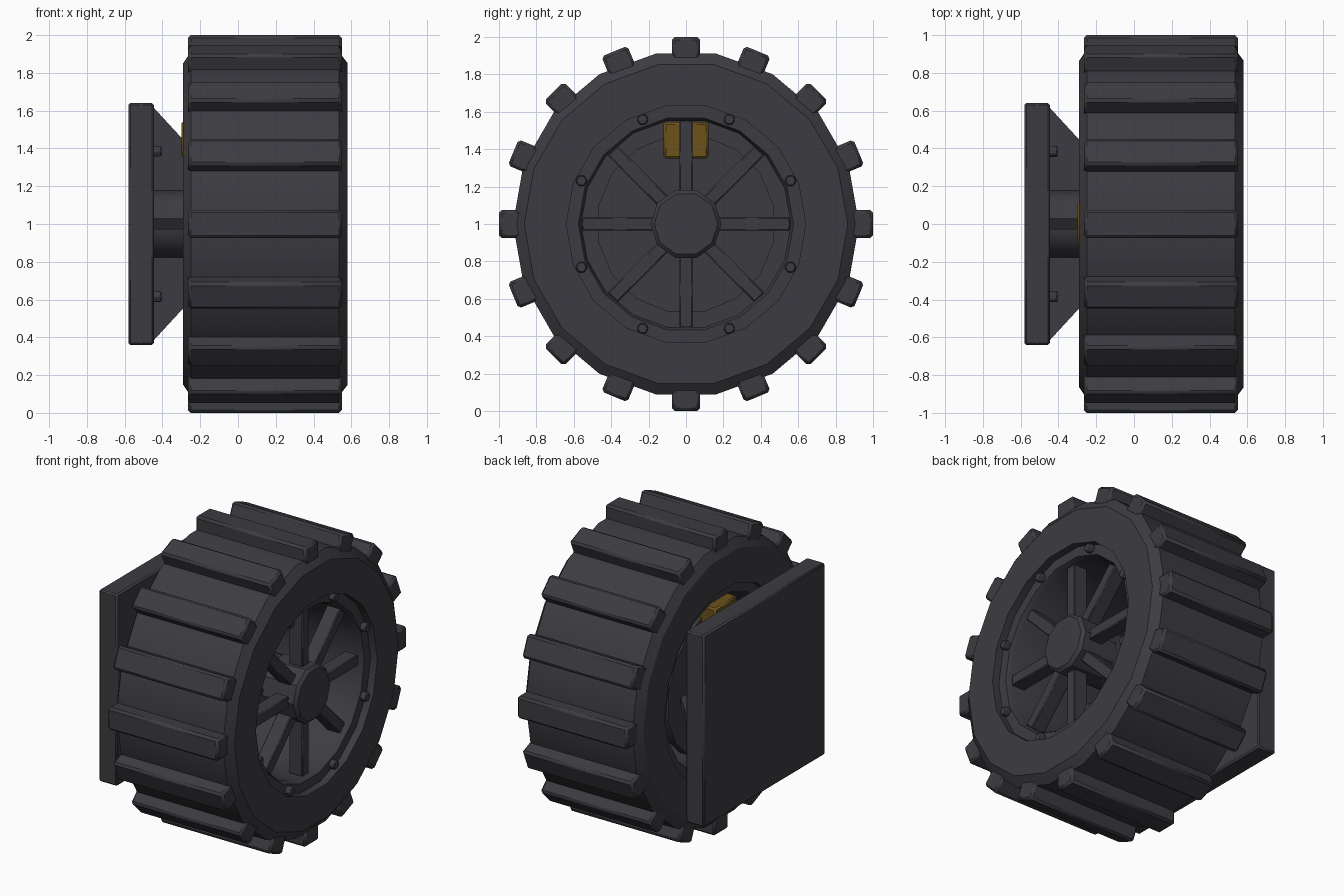
import bpy, bmesh, math
from mathutils import Matrix, Vector

if "Cube" in bpy.data.objects:
    bpy.data.objects.remove(bpy.data.objects["Cube"])


def material(name, rgb):
    m = bpy.data.materials.new(name)
    m.diffuse_color = (*rgb, 1)
    m.use_nodes = True
    m.node_tree.nodes["Principled BSDF"].inputs["Base Color"].default_value = m.diffuse_color
    return m


DARK = material("charcoal", (0.045, 0.044, 0.053))
GOLD = material("dark gold", (0.15, 0.085, 0.012))
CENTRE = Matrix.Translation((0, 0, 1))   # wheel axis runs along x at z = 1


def finish(name, bm, mat=DARK, bevel=0.0, matrix=CENTRE):
    bmesh.ops.recalc_face_normals(bm, faces=bm.faces)
    bm.transform(matrix)
    me = bpy.data.meshes.new(name)
    bm.to_mesh(me)
    bm.free()
    me.materials.append(mat)
    ob = bpy.data.objects.new(name, me)
    bpy.context.collection.objects.link(ob)
    if bevel:
        mod = ob.modifiers.new("edge", 'BEVEL')
        mod.width, mod.segments, mod.limit_method = bevel, 1, 'ANGLE'
    bpy.ops.object.select_all(action='DESELECT')
    ob.select_set(True)
    bpy.context.view_layer.objects.active = ob
    bpy.ops.object.shade_smooth_by_angle(angle=math.radians(30))
    return ob


def lathe(name, profile, sides, closed=True, mat=DARK):
    """Revolve (x, radius) points about the x axis, with a flat on top."""
    bm = bmesh.new()
    rings = []
    for i in range(sides):
        a = math.tau * (i + 0.5) / sides
        rings.append([bm.verts.new((x, r * math.sin(a), r * math.cos(a))) for x, r in profile])
    n = len(profile)
    for i in range(sides):
        p, q = rings[i], rings[(i + 1) % sides]
        for j in range(n if closed else n - 1):
            k = (j + 1) % n
            bm.faces.new((p[j], p[k], q[k], q[j]))
    if not closed:
        bm.faces.new([r[0] for r in rings])
        bm.faces.new([r[-1] for r in rings])
    return finish(name, bm, mat)


def add_box(bm, lo, hi, turn=0.0):
    lo, hi = Vector(lo), Vector(hi)
    m = (Matrix.Rotation(turn, 4, 'X') @ Matrix.Translation((lo + hi) / 2)
         @ Matrix.Diagonal((*(hi - lo), 1)))
    bmesh.ops.create_cube(bm, size=1, matrix=m)


def add_bolt(bm, x, y, z, r, depth):
    m = Matrix.Translation((x, y, z)) @ Matrix.Rotation(math.pi / 2, 4, 'Y')
    bmesh.ops.create_cone(bm, cap_ends=True, segments=6, radius1=r, radius2=r, depth=depth, matrix=m)


# Tyre with chamfered shoulders
lathe("tyre", [(-0.29, 0.64), (-0.29, 0.865), (-0.25, 0.925), (0.535, 0.925),
               (0.58, 0.865), (0.58, 0.64)], 18)

# Tread lugs
bm = bmesh.new()
for i in range(16):
    add_box(bm, (-0.265, -0.075, 0.87), (0.55, 0.075, 1.0), math.tau * i / 16)
finish("tread_lugs", bm, bevel=0.015)

# Rim barrel with a stepped flange at each end
lathe("rim", [(-0.25, 0.57), (-0.25, 0.65), (0.53, 0.65), (0.53, 0.575),
              (0.50, 0.56), (-0.22, 0.56)], 18)

# Rim bolts
bm = bmesh.new()
for i in range(8):
    a = math.tau * (i + 0.5) / 8
    add_bolt(bm, 0.54, 0.605 * math.sin(a), 0.605 * math.cos(a), 0.032, 0.05)
finish("rim_bolts", bm, bevel=0.006)

# Spokes
bm = bmesh.new()
for i in range(8):
    add_box(bm, (0.40, -0.036, 0.15), (0.50, 0.036, 0.555), math.tau * i / 8)
finish("spokes", bm, bevel=0.006)

# Hub, brake disc and axle
lathe("hub", [(0.30, 0.19), (0.54, 0.19), (0.56, 0.17)], 10, closed=False)
lathe("brake_disc", [(-0.20, 0.48), (-0.14, 0.48)], 16, closed=False)
lathe("axle", [(-0.45, 0.18), (0.32, 0.18)], 16, closed=False)

# Brake caliper
bm = bmesh.new()
add_box(bm, (-0.30, -0.12, 0.35), (-0.06, 0.12, 0.545))
finish("brake_caliper", bm, GOLD, bevel=0.012)

# Mounting plate
bm = bmesh.new()
add_box(bm, (-0.58, -0.64, -0.64), (-0.445, 0.64, 0.64))
finish("mounting_plate", bm, bevel=0.01)

# Tapered ribs between plate and axle
bm = bmesh.new()
side = [(-0.45, 0.10), (-0.45, 0.62), (-0.22, 0.37), (-0.22, 0.10)]
for i in range(4):
    turn = Matrix.Rotation(math.tau * i / 4, 3, 'X')
    f = bm.faces.new([bm.verts.new(turn @ Vector((x, -0.03, z))) for x, z in side])
    ext = bmesh.ops.extrude_face_region(bm, geom=[f])
    bmesh.ops.translate(bm, vec=turn @ Vector((0, 0.06, 0)),
                        verts=[v for v in ext["geom"] if isinstance(v, bmesh.types.BMVert)])
finish("plate_ribs", bm)

# Plate bolts
bm = bmesh.new()
for y in (-0.385, 0.385):
    for z in (-0.385, 0.385):
        add_bolt(bm, -0.43, y, z, 0.032, 0.05)
finish("plate_bolts", bm, bevel=0.006)
